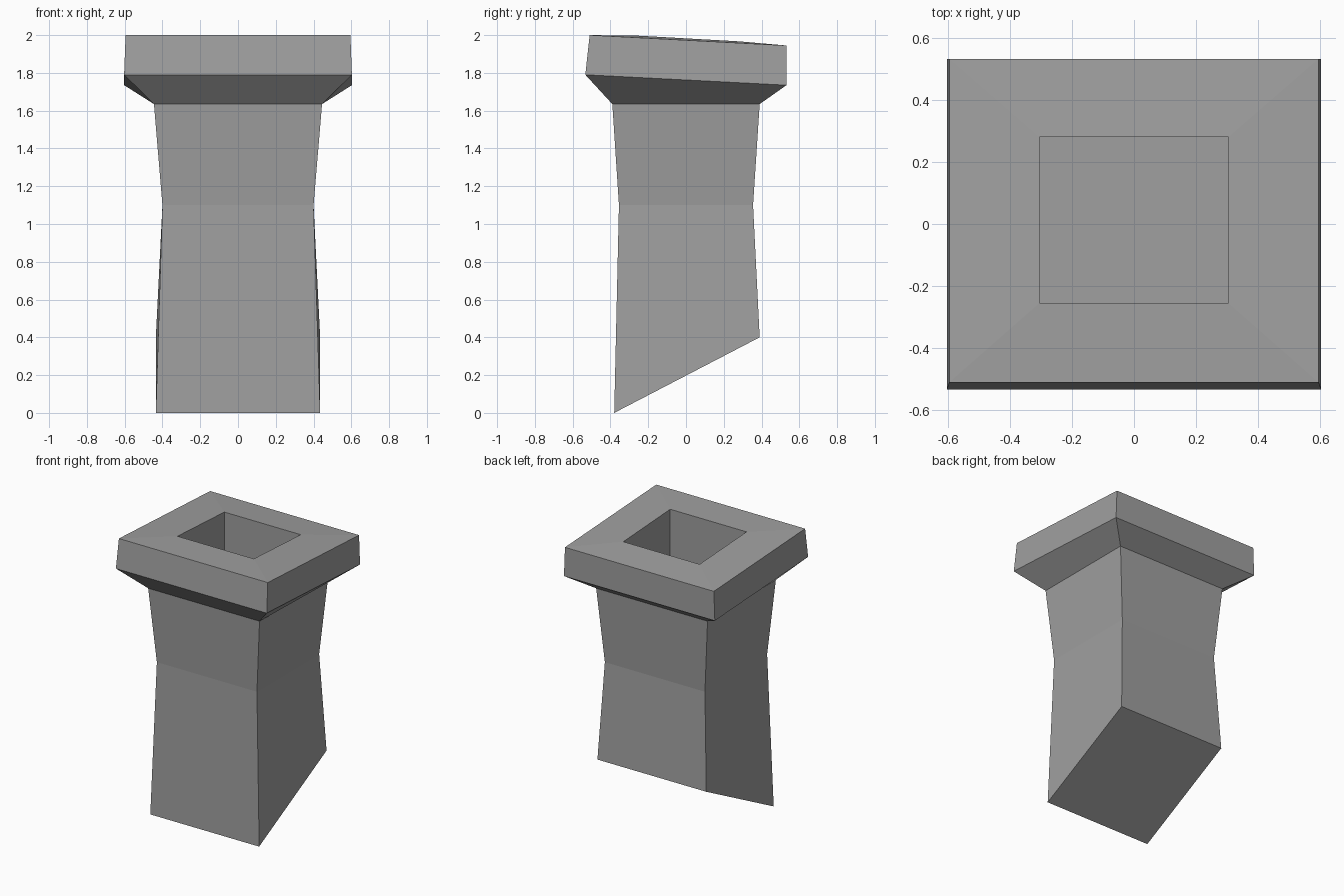
import bpy
import bmesh

default = bpy.data.objects.get("Cube")
if default:
    bpy.data.objects.remove(default, do_unlink=True)

stone = bpy.data.materials.new("grey stone")
stone.use_nodes = True
grey = (0.35, 0.35, 0.35, 1)
stone.diffuse_color = grey
stone.node_tree.nodes["Principled BSDF"].inputs["Base Color"].default_value = grey

# Rectangular rings: half width, front y, back y, front z, back z
rings = [
    (0.435, -0.38, 0.39, 0.0, 0.4),        # slanted foot
    (0.40, -0.355, 0.355, 1.1, 1.1),       # waist
    (0.445, -0.39, 0.39, 1.635, 1.635),    # neck
    (0.603, -0.533, 0.532, 1.79, 1.735),   # cap lower edge
    (0.595, -0.51, 0.532, 2.0, 1.945),     # cap upper edge
    (0.305, -0.255, 0.28, 1.997, 1.967),   # flue rim
    (0.305, -0.255, 0.28, 1.6, 1.6),       # flue floor
]

# Chimney shaft, flared cap and recessed flue as one lofted shell
bm = bmesh.new()
loops = []
for w, front, back, zf, zb in rings:
    corners = [(-w, front, zf), (w, front, zf), (w, back, zb), (-w, back, zb)]
    loops.append([bm.verts.new(c) for c in corners])
for low, high in zip(loops, loops[1:]):
    for i in range(4):
        j = (i + 1) % 4
        bm.faces.new((low[i], low[j], high[j], high[i]))
bm.faces.new(loops[0][::-1])
bm.faces.new(loops[-1])
bmesh.ops.recalc_face_normals(bm, faces=bm.faces)

mesh = bpy.data.meshes.new("chimney")
bm.to_mesh(mesh)
bm.free()
mesh.materials.append(stone)
bpy.context.collection.objects.link(bpy.data.objects.new("chimney", mesh))
